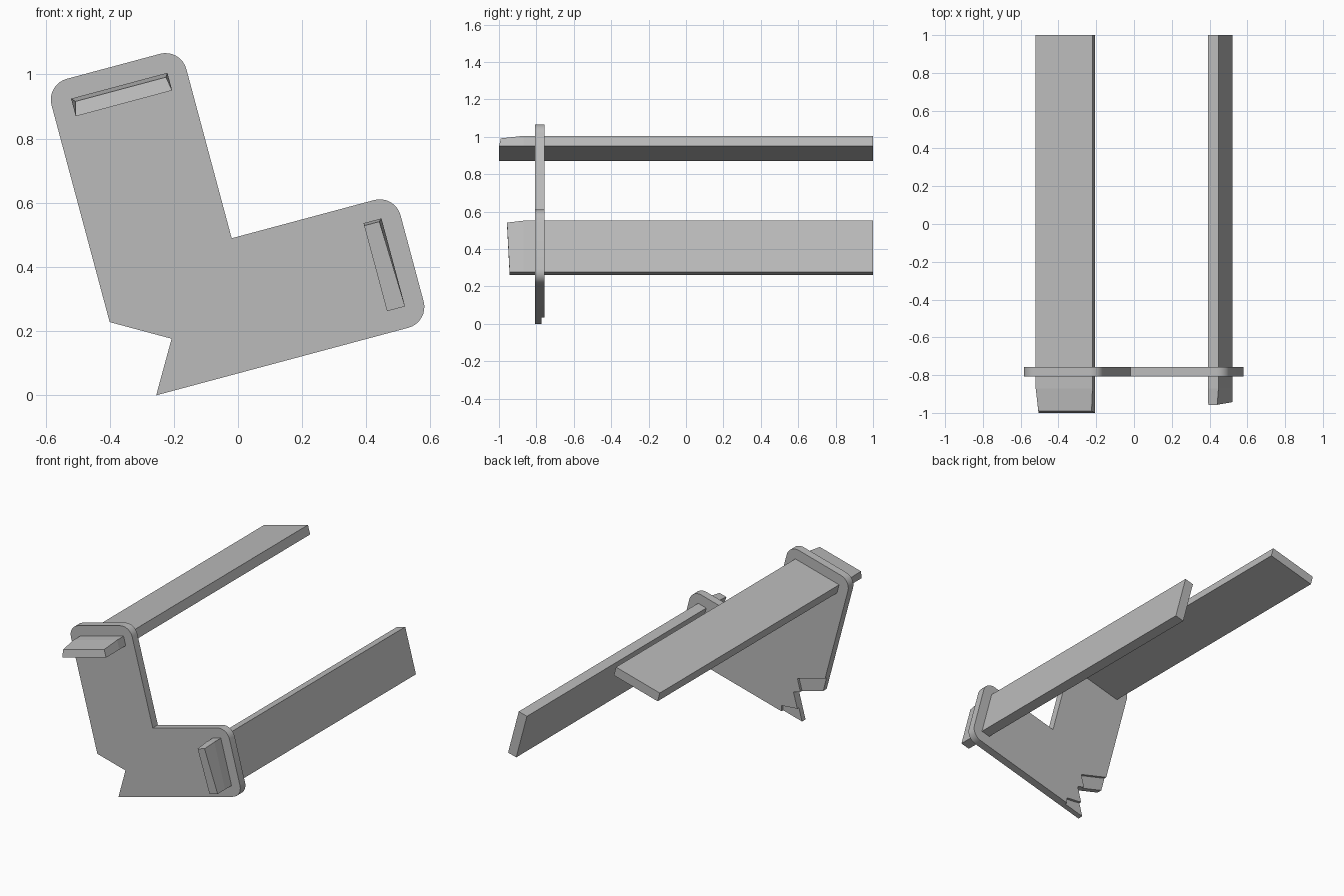
import bpy, bmesh, math
from mathutils import Matrix, Vector

cube = bpy.data.objects.get("Cube")
if cube:
    bpy.data.objects.remove(cube)

grey = bpy.data.materials.new("plain grey")
grey.use_nodes = True
grey.diffuse_color = (0.5, 0.5, 0.5, 1)
grey.node_tree.nodes["Principled BSDF"].inputs["Base Color"].default_value = (0.5, 0.5, 0.5, 1)

# The parts lie in a frame tilted 15 degrees about the plate's pointed tip
TIP = Vector((-0.255, 0, 0))
TILT = Matrix.Translation(TIP) @ Matrix.Rotation(-math.radians(15), 4, 'Y')
FRONT, BACK, LEDGE = -0.807, -0.757, -0.773


def finish(name, bm):
    bmesh.ops.recalc_face_normals(bm, faces=bm.faces)
    mesh = bpy.data.meshes.new(name)
    bm.to_mesh(mesh)
    bm.free()
    mesh.materials.append(grey)
    obj = bpy.data.objects.new(name, mesh)
    bpy.context.collection.objects.link(obj)
    return obj


def loft(bm, rings):
    """Join equal rings of points into a closed solid."""
    loops = [[bm.verts.new(p) for p in ring] for ring in rings]
    n = len(loops[0])
    bm.faces.new(loops[0])
    bm.faces.new(loops[-1])
    for a, b in zip(loops, loops[1:]):
        for i in range(n):
            j = (i + 1) % n
            bm.faces.new((a[i], a[j], b[j], b[i]))


def slab(outline, y0, y1):
    bm = bmesh.new()
    loft(bm, [[(x, y, z) for x, z in outline] for y in (y0, y1)])
    return bm


# L-shaped bracket plate with rounded arm ends
outline = [(0, 0), (0.881, 0), (0.881, 0.412), (0.354, 0.412),
           (0.354, 1.025), (-0.081, 1.025), (-0.081, 0.258), (0.092, 0.158)]
rounded = [outline[i] for i in (1, 2, 4, 5)]
bm = slab(outline, FRONT, BACK)
corners = [e for e in bm.edges
           if abs(e.verts[0].co.y - e.verts[1].co.y) > 0.01
           and any(math.hypot(e.verts[0].co.x - u, e.verts[0].co.z - v) < 0.001 for u, v in rounded)]
bmesh.ops.bevel(bm, geom=corners, offset=0.067, segments=8, profile=0.5, affect='EDGES')
bm.transform(TILT)
plate = finish("bracket_plate", bm)

# Shallow stepped recesses in the back of the plate, at the tip and the heel
recesses = {
    "tip_recess": [(-0.3, -0.05), (-0.125, -0.05), (-0.125, 0.07), (-0.234, 0.08), (-0.3, 0.08)],
    "heel_recess": [(-0.254, 0.15), (-0.254, 0.193), (-0.234, 0.267), (-0.47, 0.33), (-0.47, 0.15)],
}
bpy.context.view_layer.objects.active = plate
for name, shape in recesses.items():
    cutter = finish(name, slab(shape, LEDGE, BACK + 0.05))
    cutter.hide_render = True
    cut = plate.modifiers.new(name, 'BOOLEAN')
    cut.operation, cut.solver, cut.object = 'DIFFERENCE', 'EXACT', cutter
    bpy.ops.object.modifier_apply(modifier=name)
    bpy.data.objects.remove(cutter)


def bar(name, u0, u1, v0, v1, stations):
    """Flat bar; each station is (y low, y high, left, right and top inset)."""
    bm = bmesh.new()
    rings = []
    for y_low, y_high, left, right, top in stations:
        rings.append([(u0, y_low, v0), (u1, y_low, v0),
                      (u1 - right, y_high, v1 - top), (u0 + left, y_high, v1 - top)])
    loft(bm, rings)
    bm.transform(TILT)
    return finish(name, bm)


# Long bars through the two arms, with tapered front ends
upper = bar("upper_bar", -0.017, 0.294, 0.905, 0.962,
            [(1, 1, 0, 0, 0), (-0.87, -0.87, 0, 0, 0), (-1, -0.99, 0.011, 0.008, 0.012)])
lower = bar("lower_bar", 0.763, 0.821, 0.067, 0.351,
            [(1, 1, 0, 0, 0), (-0.87, -0.87, 0, 0, 0), (-0.943, -0.957, 0, 0.009, 0.008)])

# Smooth the rounded corners, keep the edges sharp
bpy.ops.object.select_all(action='DESELECT')
plate.select_set(True)
bpy.ops.object.shade_smooth_by_angle(angle=math.radians(30))
